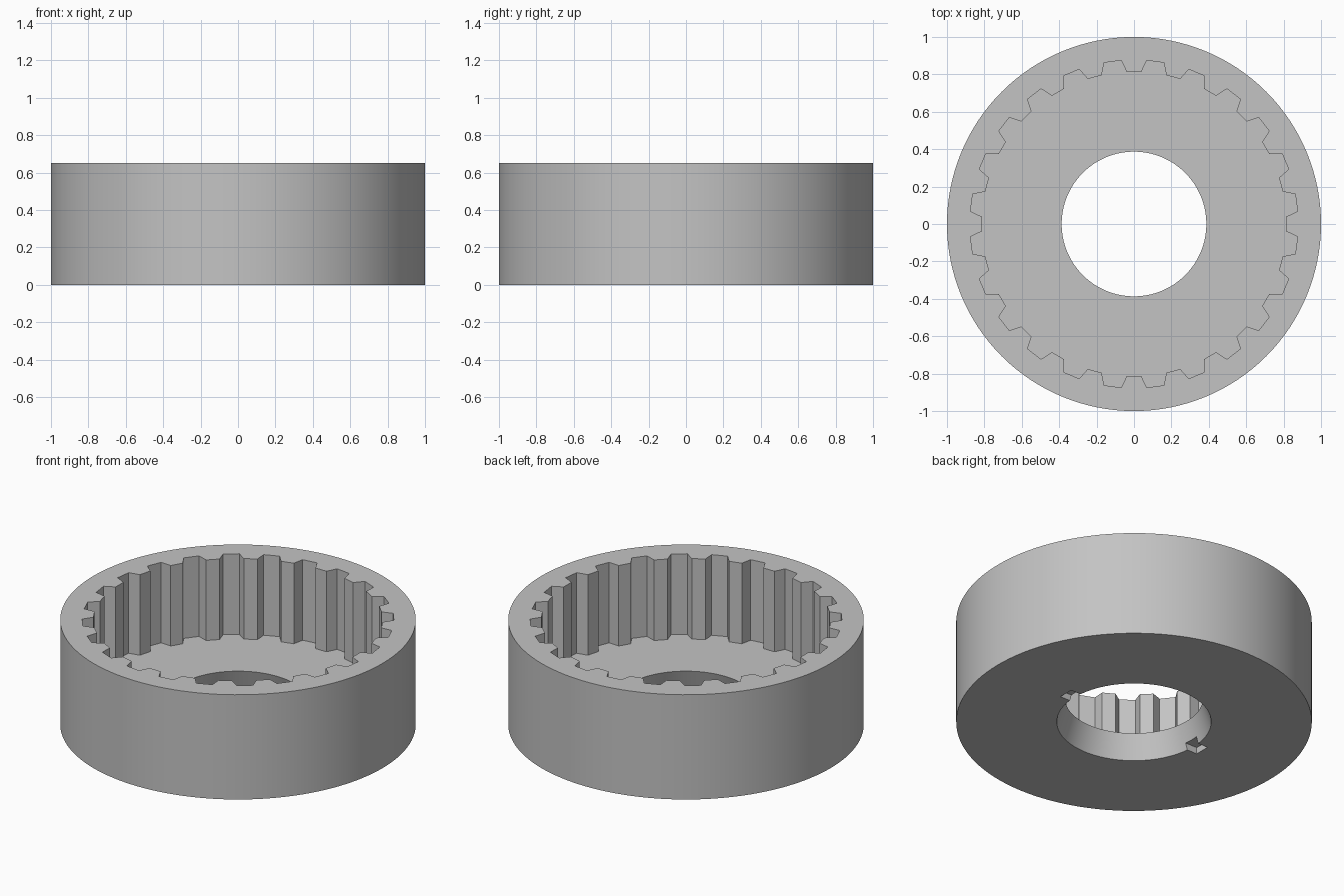
import bpy, bmesh
from math import sin, cos, radians

HEIGHT, FLOOR = 0.65, 0.15
TEETH = 24

if "Cube" in bpy.data.objects:
    bpy.data.objects.remove(bpy.data.objects["Cube"], do_unlink=True)

# One grey for the whole part
grey = bpy.data.materials.new("plain_grey")
grey.use_nodes = True
colour = (0.55, 0.55, 0.55, 1)
grey.diffuse_color = colour
grey.node_tree.nodes["Principled BSDF"].inputs["Base Color"].default_value = colour


def prism(name, low, high, z0, z1):
    """Solid between two matching outlines at heights z0 and z1."""
    bm = bmesh.new()
    a = [bm.verts.new((x, y, z0)) for x, y in low]
    b = [bm.verts.new((x, y, z1)) for x, y in high]
    bm.faces.new(a[::-1])
    bm.faces.new(b)
    n = len(a)
    for i in range(n):
        j = (i + 1) % n
        bm.faces.new((a[i], a[j], b[j], b[i]))
    bmesh.ops.recalc_face_normals(bm, faces=bm.faces)
    mesh = bpy.data.meshes.new(name)
    bm.to_mesh(mesh)
    bm.free()
    mesh.materials.append(grey)
    obj = bpy.data.objects.new(name, mesh)
    bpy.context.collection.objects.link(obj)
    return obj


def polar(r, degrees):
    return r * cos(radians(degrees)), r * sin(radians(degrees))


def circle(r, n=128):
    return [polar(r, 360 * i / n) for i in range(n)]


def rectangle(x0, x1, half):
    return [(x0, -half), (x1, -half), (x1, half), (x0, half)]


# Outer ring body
body = prism("ring_gear_body", circle(1), circle(1), 0, HEIGHT)

# Toothed pocket, open at the top
tooth = [(0.814, -2.7), (0.814, 2.7), (0.877, 4.5), (0.877, 10.5)]
outline = [polar(r, a + k * 360 / TEETH) for k in range(TEETH) for r, a in tooth]
cutters = [prism("pocket_cutter", outline, outline, FLOOR, HEIGHT + 0.1)]

# Tapered centre hole, wider at the bottom
cutters.append(prism("hole_cutter", circle(0.45), circle(0.371), -0.05, 0.2))

# Two keyways under the rim of the hole
for side in (-1, 1):
    key = rectangle(*sorted((side * 0.3, side * 0.5)), 0.047)
    cutters.append(prism("keyway_cutter", key, key, -0.05, 0.04))

# Cut the body, then discard the cutters
bpy.context.view_layer.objects.active = body
for cutter in cutters:
    cutter.hide_render = True
    mod = body.modifiers.new("cut", "BOOLEAN")
    mod.operation = "DIFFERENCE"
    mod.solver = "EXACT"
    mod.object = cutter
    bpy.ops.object.modifier_apply(modifier=mod.name)
    bpy.data.objects.remove(cutter, do_unlink=True)

# Smooth round walls, crisp edges
bpy.ops.object.select_all(action="DESELECT")
body.select_set(True)
bpy.ops.object.shade_smooth_by_angle(angle=radians(25))
